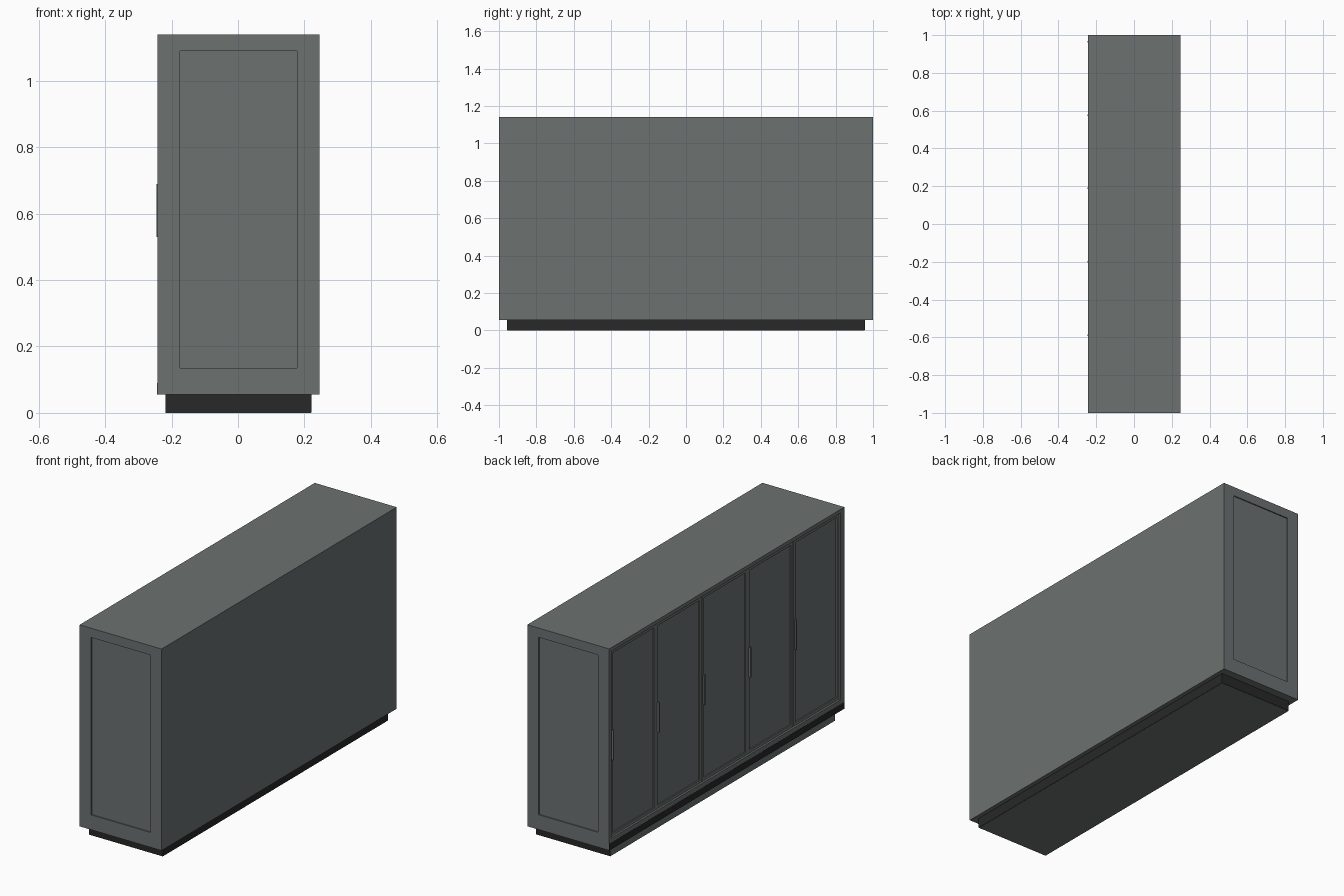
import bpy, bmesh
from mathutils import Vector

if "Cube" in bpy.data.objects:
    bpy.data.objects.remove(bpy.data.objects["Cube"])


def mat(name, c):
    m = bpy.data.materials.new(name)
    m.diffuse_color = (*c, 1)
    m.use_nodes = True
    m.node_tree.nodes["Principled BSDF"].inputs["Base Color"].default_value = m.diffuse_color
    return m


GREY = mat("slate grey paint", (0.150, 0.168, 0.165))
BLACK = mat("dark plinth", (0.021, 0.021, 0.021))


def box(name, lo, hi, m, panel=None):
    """Box between two corners; panel = (direction, border, depth) recessed field."""
    lo, hi = Vector(lo), Vector(hi)
    bm = bmesh.new()
    bmesh.ops.create_cube(bm, size=1)
    for v in bm.verts:
        v.co = Vector([(a + b) / 2 + (b - a) * c for a, b, c in zip(lo, hi, v.co)])
    bm.normal_update()
    if panel:
        d, border, depth = Vector(panel[0]), panel[1], panel[2]
        f = max(bm.faces, key=lambda f: f.normal.dot(d))
        bmesh.ops.inset_region(bm, faces=[f], thickness=border)
        bmesh.ops.inset_region(bm, faces=[f], thickness=0.0005)
        for v in f.verts:
            v.co -= d * depth
    bm.normal_update()
    me = bpy.data.meshes.new(name)
    bm.to_mesh(me)
    bm.free()
    me.materials.append(m)
    ob = bpy.data.objects.new(name, me)
    bpy.context.collection.objects.link(ob)
    return ob


XA, XB, Z0, Z1 = -0.243, 0.245, 0.055, 1.14

# Grey base with dark skirting on the back and both ends
box("base", (-0.218, -0.955, 0), (0.220, 0.955, Z0 + 0.01), GREY)
box("skirting_back", (0.219, -0.957, 0.001), (0.222, 0.957, Z0 + 0.005), BLACK)
for s in (-1, 1):
    a, b = sorted((s * 0.954, s * 0.957))
    box("skirting_end", (-0.218, a, 0.001), (0.222, b, Z0 + 0.005), BLACK)

# End panels: four frame pieces around a recessed field
for s in (-1, 1):
    a, b = sorted((s * 0.98, s * 1.0))
    box("end_stile", (XA, a, Z0), (-0.175, b, Z1), GREY)
    box("end_stile", (0.178, a, Z0), (XB, b, Z1), GREY)
    box("end_rail_low", (-0.175, a, Z0), (0.178, b, 0.135), GREY)
    box("end_rail_top", (-0.175, a, 1.09), (0.178, b, Z1), GREY)
    a, b = sorted((s * 0.975, s * 0.994))
    box("end_field", (-0.18, a, 0.13), (0.183, b, 1.095), GREY)

# Carcass
box("back_panel", (0.22, -0.98, Z0), (XB, 0.98, Z1), GREY)
box("top_panel", (XA, -0.98, 1.12), (0.22, 0.98, Z1), GREY)
box("bottom_panel", (XA, -0.98, Z0), (0.22, 0.98, 0.115), GREY)
box("side_filler", (XA, -0.98, 0.115), (-0.2, -0.968, 1.12), GREY)
# Dark strip under the doors
box("dark_strip", (XA - 0.001, -1, Z0), (XA + 0.002, 1, 0.09), BLACK)

# Doors with recessed fields, and handles
for i in range(5):
    y1 = 0.98 - i * 0.389
    box("door", (-0.235, y1 - 0.388, 0.117), (-0.20, y1 - 0.001, 1.118), GREY,
        ((-1, 0, 0), 0.024, 0.006))
    box("handle", (-0.246, y1 - 0.018, 0.53), (-0.23, y1 - 0.010, 0.69), GREY)
